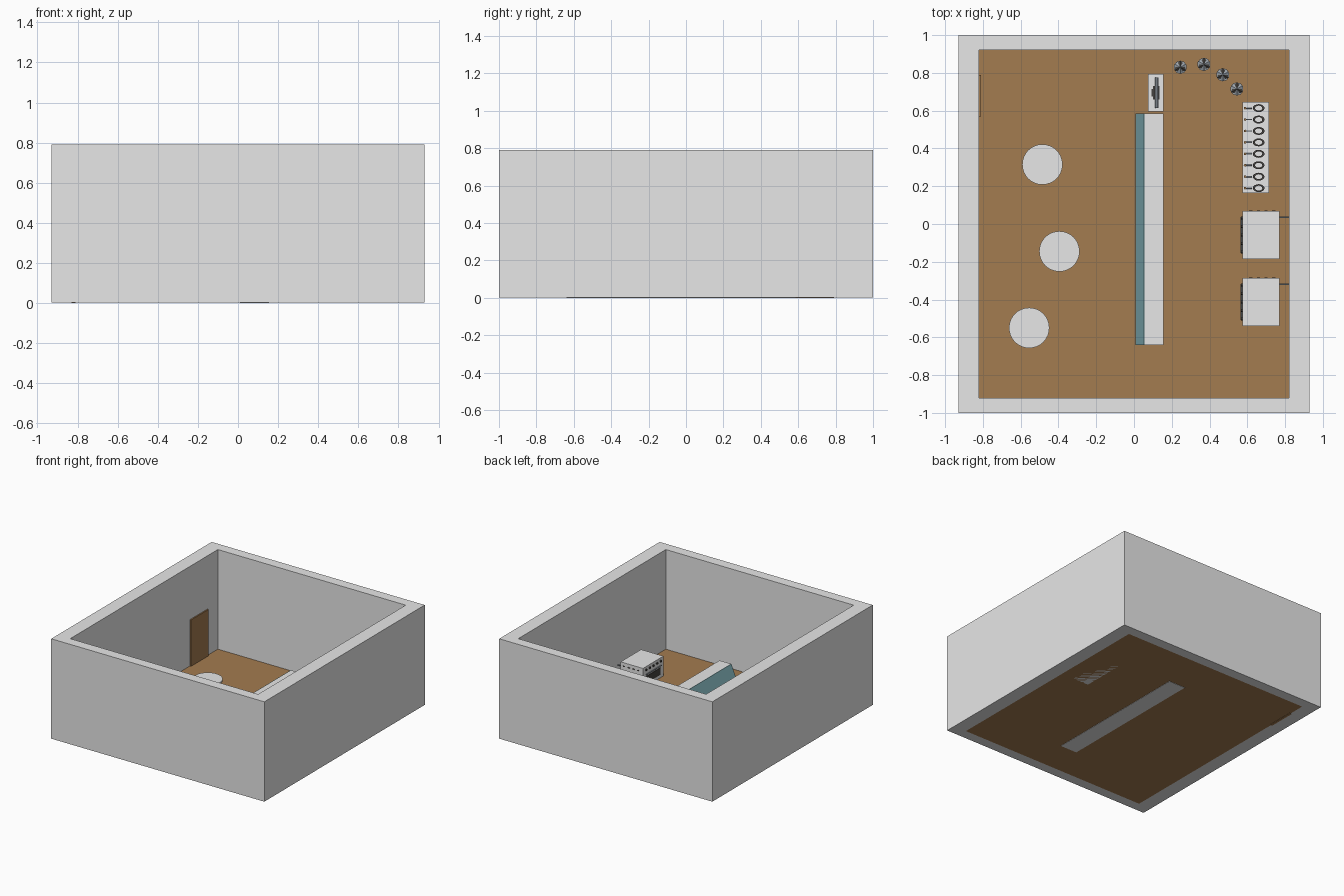
import bpy, bmesh, math
from mathutils import Matrix

if "Cube" in bpy.data.objects:
    bpy.data.objects.remove(bpy.data.objects["Cube"], do_unlink=True)


def material(name, rgb):
    m = bpy.data.materials.new(name)
    m.use_nodes = True
    m.diffuse_color = (*rgb, 1)
    m.node_tree.nodes["Principled BSDF"].inputs["Base Color"].default_value = (*rgb, 1)
    return m


PALE = material("pale grey", (0.8, 0.8, 0.8))
WOOD = material("brown wood", (0.37, 0.2, 0.08))
GLASS = material("teal glass", (0.22, 0.44, 0.48))
DARK = material("dark grey", (0.06, 0.055, 0.05))
STEEL = material("blue steel", (0.33, 0.37, 0.41))


def finish(name, bm, *mats):
    bmesh.ops.recalc_face_normals(bm, faces=bm.faces)
    mesh = bpy.data.meshes.new(name)
    bm.to_mesh(mesh)
    bm.free()
    for m in mats:
        mesh.materials.append(m)
    ob = bpy.data.objects.new(name, mesh)
    bpy.context.scene.collection.objects.link(ob)
    return ob


def box(name, x, y, z, mat):
    """Box from (low, high) ranges on each axis."""
    bm = bmesh.new()
    size = [r[1] - r[0] for r in (x, y, z)]
    mid = [(r[0] + r[1]) / 2 for r in (x, y, z)]
    bmesh.ops.create_cube(bm, size=1, matrix=Matrix.Translation(mid) @ Matrix.Diagonal((*size, 1)))
    return finish(name, bm, mat)


def rod(name, pos, r, depth, mat, axis="Z", sides=32, top=None):
    """Cylinder or cone centred on pos, along the given axis."""
    bm = bmesh.new()
    turn = {"Z": Matrix(), "X": Matrix.Rotation(math.pi / 2, 4, "Y"),
            "Y": Matrix.Rotation(math.pi / 2, 4, "X")}[axis]
    bmesh.ops.create_cone(bm, cap_ends=True, segments=sides, radius1=r,
                          radius2=r if top is None else top, depth=depth,
                          matrix=Matrix.Translation(pos) @ turn)
    return finish(name, bm, mat)


def prism(name, profile, y0, y1, mat):
    """Extrude an x-z outline along y."""
    bm = bmesh.new()
    face = bm.faces.new([bm.verts.new((x, y0, z)) for x, z in profile])
    ext = bmesh.ops.extrude_face_region(bm, geom=[face])
    bmesh.ops.translate(bm, vec=(0, y1 - y0, 0),
                        verts=[v for v in ext["geom"] if isinstance(v, bmesh.types.BMVert)])
    return finish(name, bm, mat)


# Room walls as one hollow ring
HX, HY, IX, IY, TOP = 0.93, 1.0, 0.82, 0.92, 0.79
bm = bmesh.new()
loops = []
for hx, hy, z in ((HX, HY, 0.002), (HX, HY, TOP), (IX, IY, TOP), (IX, IY, 0.002)):
    loops.append([bm.verts.new((sx * hx, sy * hy, z))
                  for sx, sy in ((-1, -1), (1, -1), (1, 1), (-1, 1))])
for a, b in zip(loops, loops[1:] + loops[:1]):
    for i in range(4):
        j = (i + 1) % 4
        bm.faces.new((a[i], a[j], b[j], b[i]))
finish("walls", bm, PALE)

# Floor and door
box("floor", (-IX, IX), (-IY, IY), (0.002, 0.004), WOOD)
box("door", (-0.83, -0.81), (0.57, 0.79), (0, 0.37), WOOD)

# Display counter with sloping glass front
prism("display_counter", [(0.01, 0), (0.155, 0), (0.155, 0.2), (0.055, 0.2), (0.01, 0.09)],
      -0.64, 0.585, PALE)
prism("counter_glass", [(0.007, 0.09), (0.012, 0.09), (0.057, 0.2), (0.052, 0.2)],
      -0.64, 0.585, GLASS)

# Till stand, with screen and keypad
box("till_stand", (0.073, 0.155), (0.595, 0.795), (0.003, 0.14), PALE)
box("till_base", (0.1, 0.135), (0.66, 0.73), (0.14, 0.147), DARK)
prism("till_screen", [(0.11, 0.15), (0.116, 0.15), (0.13, 0.195), (0.124, 0.195)],
      0.615, 0.775, STEEL)
box("till_neck", (0.113, 0.119), (0.685, 0.705), (0.145, 0.165), DARK)
box("till_keypad", (0.092, 0.106), (0.675, 0.715), (0.14, 0.146), DARK)

# Round tables on pedestals
for i, (x, y) in enumerate(((-0.485, 0.315), (-0.395, -0.145), (-0.555, -0.55)), 1):
    rod(f"table_top_{i}", (x, y, 0.085), 0.107, 0.012, PALE)
    rod(f"table_post_{i}", (x, y, 0.043), 0.014, 0.075, PALE, sides=16)
    rod(f"table_foot_{i}", (x, y, 0.008), 0.05, 0.008, PALE)

# Service bench with a row of trays and handles
box("service_bench", (0.575, 0.715), (0.165, 0.645), (0.002, 0.16), PALE)
for i in range(8):
    y = 0.19 + i * 0.0605
    bm = bmesh.new()
    rings = []
    for r, z in ((1, 0.16), (1, 0.172), (0.62, 0.172), (0.62, 0.161)):
        rings.append([bm.verts.new((0.66 + 0.031 * r * math.cos(a), y + 0.021 * r * math.sin(a), z))
                      for a in (k * math.tau / 16 for k in range(16))])
    for a, b in zip(rings, rings[1:]):
        for k in range(16):
            n = (k + 1) % 16
            bm.faces.new((a[k], a[n], b[n], b[k]))
    finish(f"tray_rim_{i + 1}", bm, DARK)
    rod(f"tray_handle_{i + 1}", (0.605, y, 0.166), 0.0035, 0.04, STEEL, "X", 8)
    rod(f"tray_knob_{i + 1}", (0.588, y, 0.166), 0.007, 0.012, WOOD, "Z", 8)

# Two ovens with doors, knobs, side vents and wall pipes
for i, (y0, y1) in enumerate(((-0.54, -0.285), (-0.185, 0.07)), 1):
    mid = (y0 + y1) / 2
    box(f"oven_body_{i}", (0.575, 0.77), (y0, y1), (0.003, 0.16), PALE)
    box(f"oven_window_{i}", (0.571, 0.576), (y0 + 0.04, y1 - 0.04), (0.03, 0.085), DARK)
    rod(f"oven_handle_{i}", (0.568, mid, 0.102), 0.004, 0.19, STEEL, "Y", 8)
    for k in range(5):
        rod(f"oven_knob_{i}_{k + 1}", (0.572, mid + (k - 2) * 0.045, 0.135), 0.008, 0.01,
            DARK, "X", 12)
    for k in range(4):
        x = 0.61 + k * 0.04
        box(f"oven_vent_{i}_{k + 1}", (x, x + 0.018), (y1 - 0.001, y1 + 0.002),
            (0.128, 0.136), DARK)
    rod(f"oven_pipe_{i}", (0.795, y1 - 0.035, 0.11), 0.004, 0.05, STEEL, "X", 8)

# Canisters in an arc, faceted with alternating sides
for i, (x, y) in enumerate(((0.245, 0.83), (0.37, 0.845), (0.47, 0.79), (0.545, 0.715)), 1):
    body = rod(f"canister_{i}", (x, y, 0.043), 0.03, 0.08, STEEL, sides=10, top=0.035)
    body.data.materials.append(DARK)
    for k, p in enumerate(body.data.polygons):
        p.material_index = k % 2 if abs(p.normal.z) < 0.9 else 0
    # crumpled filling made of tilted alternating wedges
    bm = bmesh.new()
    hub = bm.verts.new((x, y, 0.1))
    rim = [bm.verts.new((x + r * math.cos(a), y + r * math.sin(a), 0.084))
           for r, a in ((0.035 if k % 2 else 0.026, k * math.tau / 12) for k in range(12))]
    for k in range(12):
        f = bm.faces.new((hub, rim[k], rim[(k + 1) % 12]))
        f.material_index = (k // 2) % 2
    finish(f"canister_filling_{i}", bm, STEEL, DARK)
